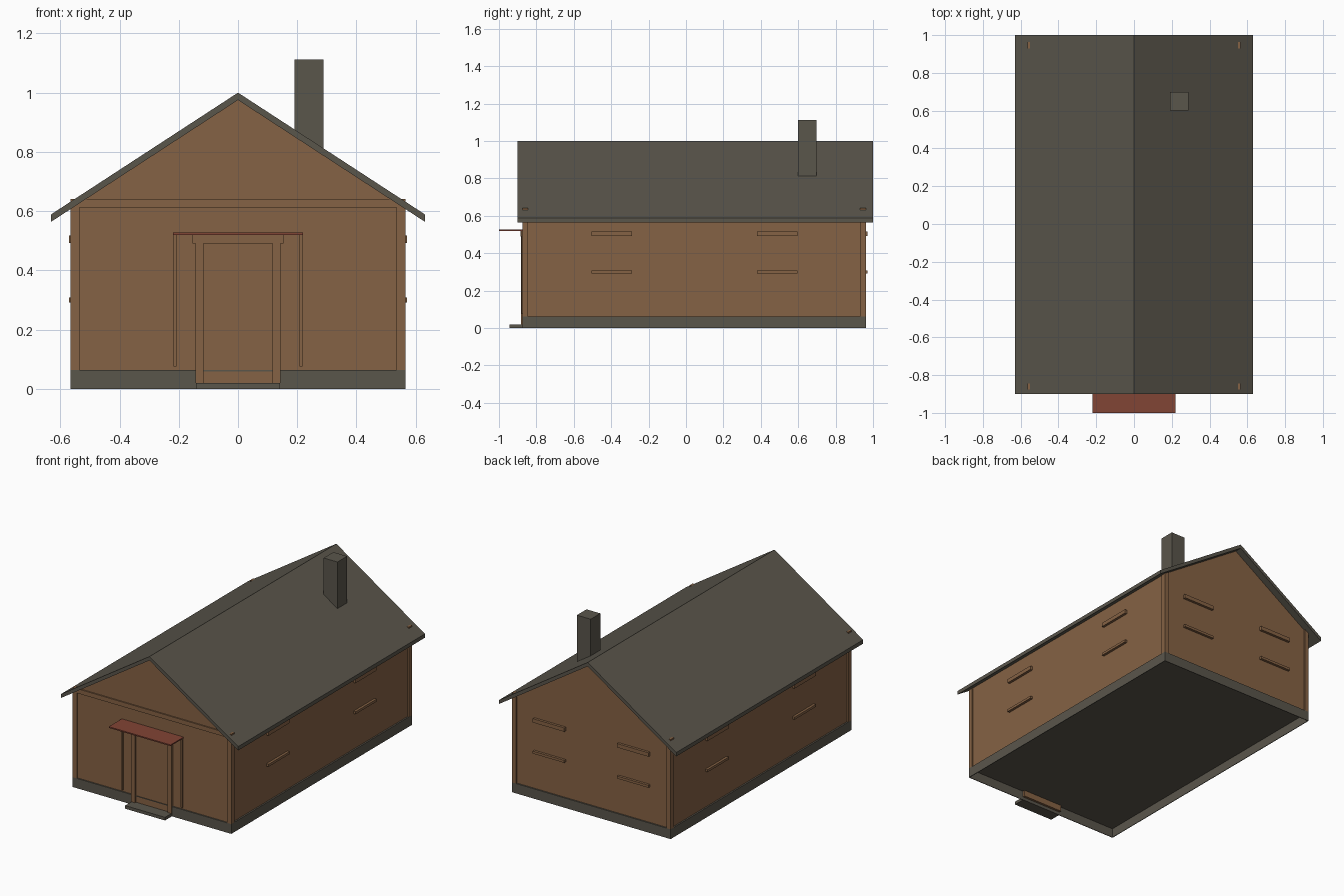
import bpy
import bmesh

cube = bpy.data.objects.get("Cube")
if cube:
    bpy.data.objects.remove(cube, do_unlink=True)


def material(name, rgb):
    mat = bpy.data.materials.new(name)
    mat.use_nodes = True
    colour = (*rgb, 1)
    mat.diffuse_color = colour
    mat.node_tree.nodes["Principled BSDF"].inputs["Base Color"].default_value = colour
    return mat


wood = material("brown wood", (0.235, 0.122, 0.058))
stone = material("grey slate", (0.102, 0.092, 0.071))
red = material("red canopy", (0.222, 0.058, 0.035))


def finish(name, bm, mat):
    bmesh.ops.recalc_face_normals(bm, faces=bm.faces)
    mesh = bpy.data.meshes.new(name)
    bm.to_mesh(mesh)
    bm.free()
    mesh.materials.append(mat)
    obj = bpy.data.objects.new(name, mesh)
    bpy.context.collection.objects.link(obj)
    return obj


def box(name, x, y, z, mat):
    """Box from (low, high) pairs along each axis."""
    bm = bmesh.new()
    bmesh.ops.create_cube(bm, size=1)
    for v in bm.verts:
        v.co = [pair[0] if c < 0 else pair[1] for c, pair in zip(v.co, (x, y, z))]
    return finish(name, bm, mat)


def extrude_profile(name, points, y, mat):
    """Closed x-z outline extruded along y."""
    bm = bmesh.new()
    face = bm.faces.new([bm.verts.new((px, y[0], pz)) for px, pz in points])
    moved = bmesh.ops.extrude_face_region(bm, geom=[face])["geom"]
    verts = [g for g in moved if isinstance(g, bmesh.types.BMVert)]
    bmesh.ops.translate(bm, verts=verts, vec=(0, y[1] - y[0], 0))
    return finish(name, bm, mat)


def span(side, low, high):
    return tuple(sorted((side * low, side * high)))


SIDES = (("left", 1), ("right", -1))
HALF, FRONT, BACK = 0.565, -0.875, 0.963
BASE, SKIN = 0.063, 0.004

# Foundation: a floor slab on a thin skirt, open below and at the doorway
box("floor_slab", (-HALF, HALF), (FRONT, BACK), (BASE - SKIN, BASE), stone)
box("back_skirt", (-HALF, HALF), (BACK - SKIN, BACK), (0, BASE), stone)
for label, side in SIDES:
    box(label + "_skirt", span(side, HALF - SKIN, HALF), (FRONT, BACK), (0, BASE), stone)
    box(label + "_front_skirt", span(side, 0.14, HALF), (FRONT, FRONT + SKIN), (0, BASE), stone)

# Gabled body, roof and chimney
extrude_profile("gabled_walls",
                [(-0.555, BASE), (0.555, BASE), (0.555, 0.617), (0, 0.98), (-0.555, 0.617)],
                (-0.867, 0.954), wood)
extrude_profile("roof",
                [(0, 1.0), (0.631, 0.589), (0.631, 0.564), (0, 0.975),
                 (-0.631, 0.564), (-0.631, 0.589)],
                (-0.9, 1.0), stone)
box("chimney", (0.19, 0.288), (0.6, 0.698), (0.78, 1.112), stone)

# Front tie beam, and corner posts whose tips reach through the roof
box("front_tie_beam", (-HALF, HALF), (FRONT, -0.845), (0.612, 0.641), wood)
for label, side in SIDES:
    for end, y, top in (("front", (FRONT, -0.845), 0.612), ("back", (0.93, BACK), 0.641)):
        box(f"{end}_{label}_corner_post", span(side, 0.535, HALF), y, (BASE, top), wood)

# Window headers and sills on the long sides and the back
for level, z in (("header", (0.492, 0.517)), ("sill", (0.292, 0.308))):
    for label, side in SIDES:
        for place, y in (("front", (-0.505, -0.29)), ("rear", (0.38, 0.595))):
            box(f"{label}_{place}_window_{level}", span(side, 0.54, 0.571), y, z, wood)
        box(f"back_{label}_window_{level}", span(side, 0.188, 0.412), (0.94, 0.97), z, wood)

# Door set back in its frame, the canopy with its posts, and the step
box("door", (-0.116, 0.116), (-0.871, -0.855), (0.02, 0.485), wood)
box("door_header", (-0.153, 0.153), (-0.884, -0.855), (0.49, 0.52), wood)
for label, side in SIDES:
    box(label + "_door_jamb", span(side, 0.116, 0.143), (-0.882, -0.855), (0.02, 0.49), wood)
    box(label + "_canopy_post", span(side, 0.207, 0.217), (-0.88, -0.86), (0.075, 0.522), wood)
box("door_canopy", (-0.22, 0.22), (-1.0, -0.865), (0.52, 0.528), red)
box("door_step", (-0.142, 0.142), (-0.945, -0.87), (0, 0.02), stone)
